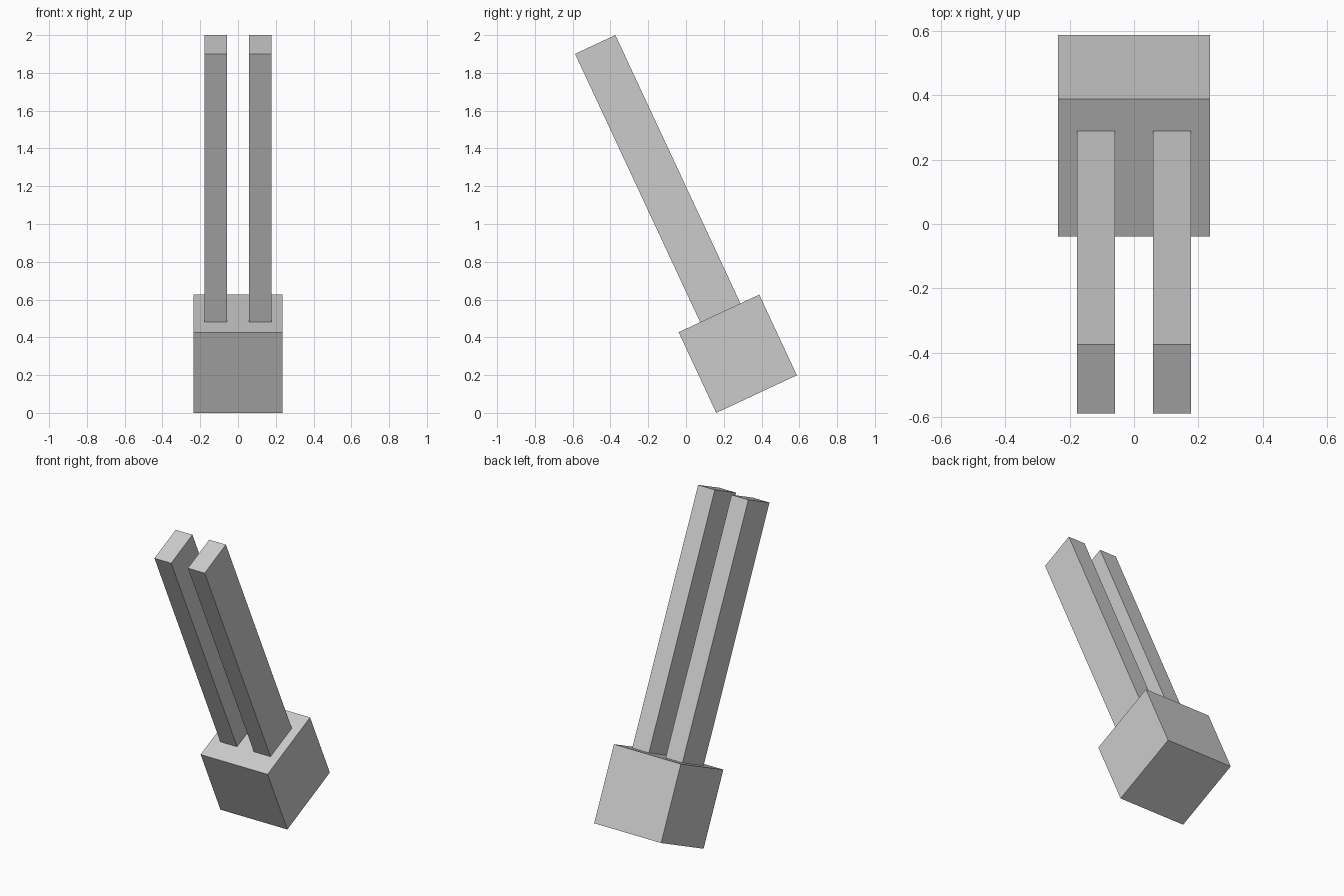
import bpy
import math
from mathutils import Matrix, Vector

if "Cube" in bpy.data.objects:
    bpy.data.objects.remove(bpy.data.objects["Cube"], do_unlink=True)

# Single plain grey for the whole model
grey = bpy.data.materials.new("plain grey")
grey.use_nodes = True
colour = (0.6, 0.6, 0.6, 1)
grey.diffuse_color = colour
grey.node_tree.nodes["Principled BSDF"].inputs["Base Color"].default_value = colour

# Everything leans forward together around the base block's centre
SIDE = 0.471
TILT = Matrix.Rotation(math.radians(25), 4, "X")
CENTRE = Matrix.Translation((0, 0.274, 0.313))


def add_block(name, size, offset):
    """Box given in the leaning frame, with its transform baked into the mesh."""
    bpy.ops.mesh.primitive_cube_add(size=1)
    block = bpy.context.object
    block.name = block.data.name = name
    place = Matrix.Translation(offset) @ Matrix.Diagonal(Vector((*size, 1)))
    block.data.transform(CENTRE @ TILT @ place)
    block.data.materials.append(grey)
    return block


# Base block
add_block("base_block", (SIDE, SIDE, SIDE), (0, 0, 0))

# Two long prongs standing on the top face of the block
bottom, top = SIDE / 2 - 0.002, 1.803
for name, side in (("left_prong", 1), ("right_prong", -1)):
    add_block(name, (SIDE / 4, SIDE / 2, top - bottom),
              (side * SIDE / 4, 0.008, (top + bottom) / 2))
